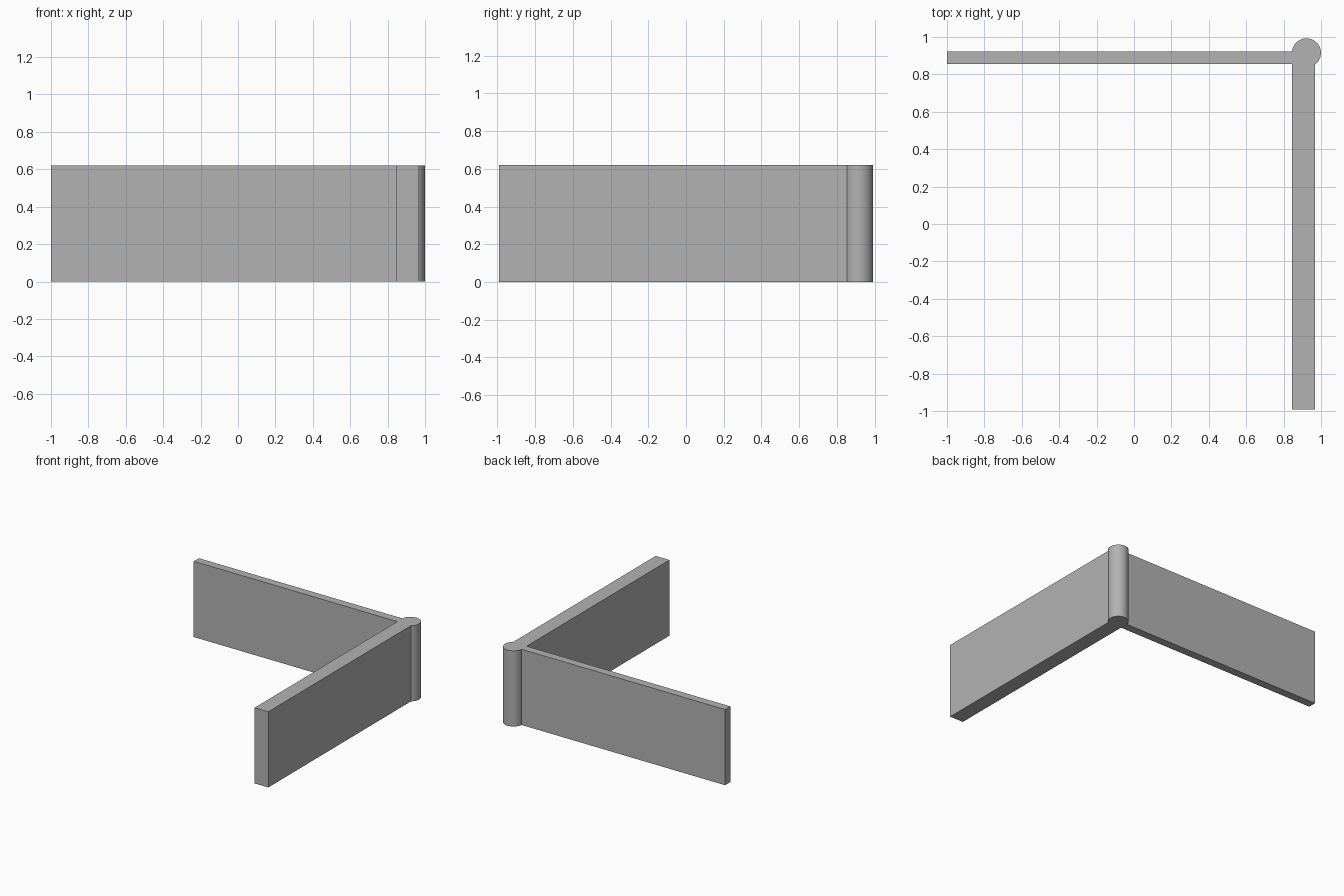
import bpy, bmesh, math

cube = bpy.data.objects.get("Cube")
if cube:
    bpy.data.objects.remove(cube)

HEIGHT = 0.62
POST_X, POST_Y, POST_R = 0.922, 0.915, 0.0775
BAR_LEFT, BAR_RIGHT = 0.845, 0.969
WALL_FRONT, WALL_BACK = 0.855, 0.922
END_X, END_Y = -1.0, -0.992
SEGMENTS = 48

grey = bpy.data.materials.new("plain grey")
grey.use_nodes = True
colour = (0.45, 0.45, 0.45, 1)
grey.diffuse_color = colour
grey.node_tree.nodes["Principled BSDF"].inputs["Base Color"].default_value = colour

# Straight edges: thin back wall, inner corner, thick side wall
outline = [(END_X, WALL_BACK), (END_X, WALL_FRONT), (BAR_LEFT, WALL_FRONT),
           (BAR_LEFT, END_Y), (BAR_RIGHT, END_Y)]

# Round corner post, from the side wall's outer face to the back wall's
start = -math.acos((BAR_RIGHT - POST_X) / POST_R)
end = math.pi - math.asin((WALL_BACK - POST_Y) / POST_R)
for i in range(SEGMENTS + 1):
    a = start + (end - start) * i / SEGMENTS
    outline.append((POST_X + POST_R * math.cos(a), POST_Y + POST_R * math.sin(a)))

# Raise the outline to full height
bm = bmesh.new()
base = bm.faces.new([bm.verts.new((x, y, 0)) for x, y in outline])
raised = bmesh.ops.extrude_face_region(bm, geom=[base], use_keep_orig=True)
for v in raised["geom"]:
    if isinstance(v, bmesh.types.BMVert):
        v.co.z = HEIGHT
bmesh.ops.recalc_face_normals(bm, faces=bm.faces)

mesh = bpy.data.meshes.new("corner_walls")
bm.to_mesh(mesh)
bm.free()
mesh.materials.append(grey)
walls = bpy.data.objects.new("corner_walls_with_post", mesh)
bpy.context.collection.objects.link(walls)

bpy.ops.object.select_all(action="DESELECT")
walls.select_set(True)
bpy.context.view_layer.objects.active = walls
bpy.ops.object.shade_smooth_by_angle(angle=math.radians(25))
